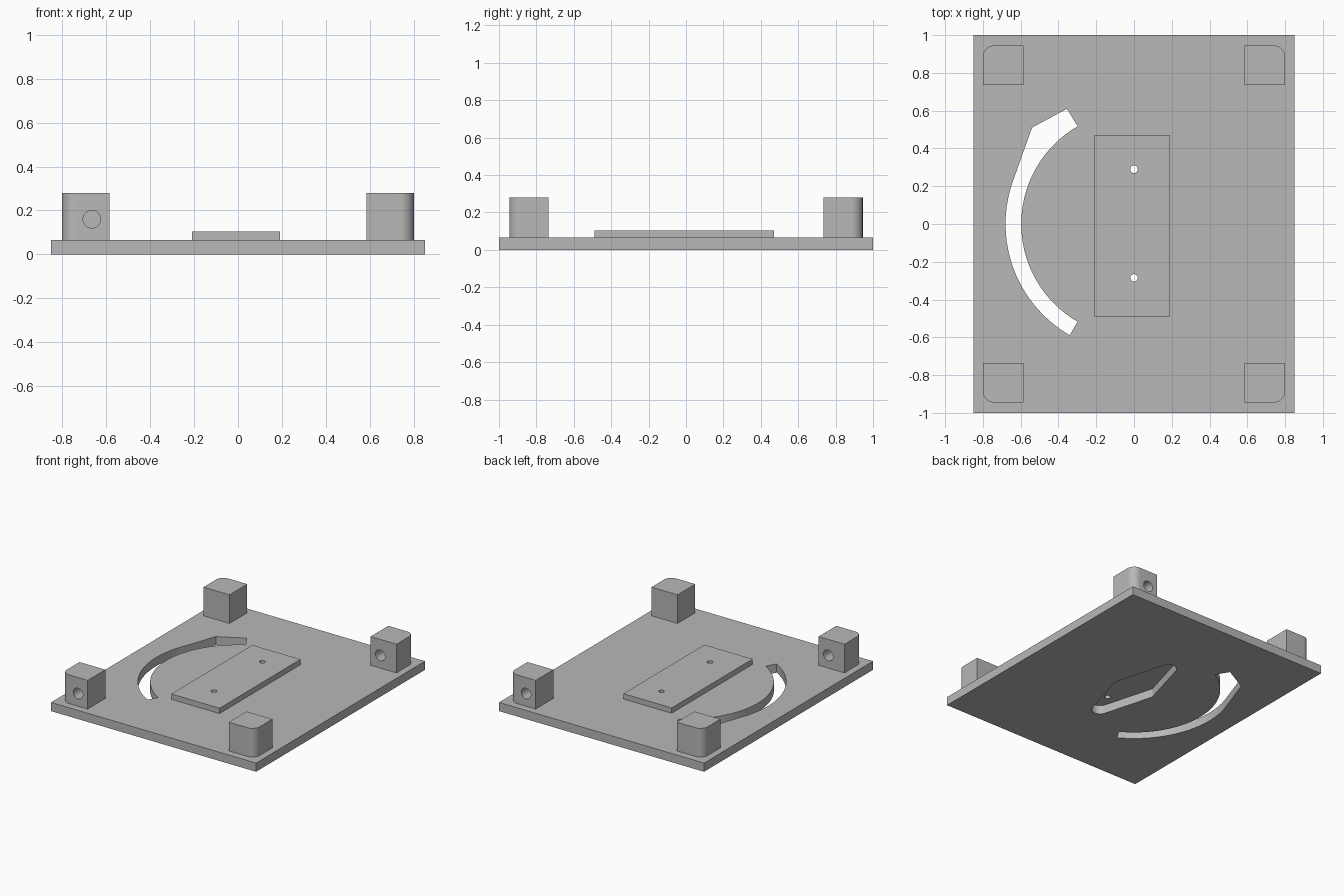
import bpy, bmesh
from math import sin, cos, pi, radians
from mathutils import Vector, Matrix

cube = bpy.data.objects.get("Cube")
if cube:
    bpy.data.objects.remove(cube, do_unlink=True)

grey = bpy.data.materials.new("plain grey")
grey.use_nodes = True
colour = (0.48, 0.48, 0.48, 1)
grey.diffuse_color = colour
grey.node_tree.nodes["Principled BSDF"].inputs["Base Color"].default_value = colour

BASE, PAD, TOP = 0.065, 0.105, 0.28


def arc(cx, cy, r, start, end, n):
    """Points along an arc, angles in degrees."""
    angles = [radians(start + (end - start) * i / n) for i in range(n + 1)]
    return [(cx + r * cos(a), cy + r * sin(a)) for a in angles]


def extrude(name, outline, z0, z1, matrix=Matrix()):
    """Solid prism from a flat outline."""
    bm = bmesh.new()
    face = bm.faces.new([bm.verts.new((x, y, z0)) for x, y in outline])
    out = bmesh.ops.extrude_face_region(bm, geom=[face])
    top = [v for v in out["geom"] if isinstance(v, bmesh.types.BMVert)]
    bmesh.ops.translate(bm, verts=top, vec=(0, 0, z1 - z0))
    bmesh.ops.transform(bm, matrix=matrix, verts=bm.verts)
    bmesh.ops.recalc_face_normals(bm, faces=bm.faces)
    mesh = bpy.data.meshes.new(name)
    bm.to_mesh(mesh)
    bm.free()
    mesh.materials.append(grey)
    obj = bpy.data.objects.new(name, mesh)
    bpy.context.collection.objects.link(obj)
    return obj


def cut(obj, cutters):
    """Subtract the cutters, then remove them."""
    for cutter in cutters:
        cutter.hide_render = True
        mod = obj.modifiers.new("cut", "BOOLEAN")
        mod.operation, mod.solver, mod.object = "DIFFERENCE", "EXACT", cutter
        bpy.context.view_layer.objects.active = obj
        bpy.ops.object.modifier_apply(modifier=mod.name)
        bpy.data.objects.remove(cutter, do_unlink=True)


def rectangle(x0, x1, y0, y1):
    return [(x0, y0), (x1, y0), (x1, y1), (x0, y1)]


def circle(cx, cy, r, n=32):
    return arc(cx, cy, r, 0, 360, n)[:-1]


# Base plate with the curved slot and the tapered pocket underneath
base = extrude("base_plate", rectangle(-0.85, 0.85, -1, 1), 0, BASE)
slot_outline = (arc(0, 0, 0.597, 120, 240, 48)
                + arc(0, 0, 0.68, 240, 160.5, 40)
                + [(-0.54, 0.51), (-0.355, 0.61)])
tip = arc(0, 0.365, 0.06, 20, 160, 12)
pocket_outline = ([(0.165, 0)] + tip + [(-0.165, 0)]
                  + [(-x, -y) for x, y in tip])
cut(base, [extrude("slot_cutter", slot_outline, -0.1, 0.2),
           extrude("pocket_cutter", pocket_outline, -0.1, 0.2)])

# Raised pad with two screw holes
pad = extrude("raised_pad", rectangle(-0.21, 0.19, -0.49, 0.47), BASE, PAD)
cut(pad, [extrude("screw_cutter", circle(0, y, 0.02), 0, 0.2)
          for y in (-0.285, 0.29)])

# Corner blocks, each rounded on its outer corner
block_outline = ([(0.585, 0.735), (0.8, 0.735)]
                 + arc(0.74, 0.885, 0.06, 0, 90, 12) + [(0.585, 0.945)])
blocks = []
for sx, side in ((1, "left"), (-1, "right")):
    for sy, end in ((1, "back"), (-1, "front")):
        outline = [(x * sx, y * sy) for x, y in block_outline]
        block = extrude(f"{end}_{side}_corner_block", outline, BASE, TOP)
        blocks.append(block)
        # Cross hole on one diagonal pair
        if sx == sy:
            turn = (Matrix.Translation(Vector((0.665 * sx, 0.84 * sy, 0.16)))
                    @ Matrix.Rotation(pi / 2, 4, "X"))
            cut(block, [extrude("hole_cutter", circle(0, 0, 0.04),
                                -0.3, 0.3, turn)])

# Smooth the curved walls, keep the corners crisp
bpy.ops.object.select_all(action="DESELECT")
for obj in [base, pad] + blocks:
    obj.select_set(True)
bpy.context.view_layer.objects.active = base
bpy.ops.object.shade_smooth_by_angle(angle=radians(25))
